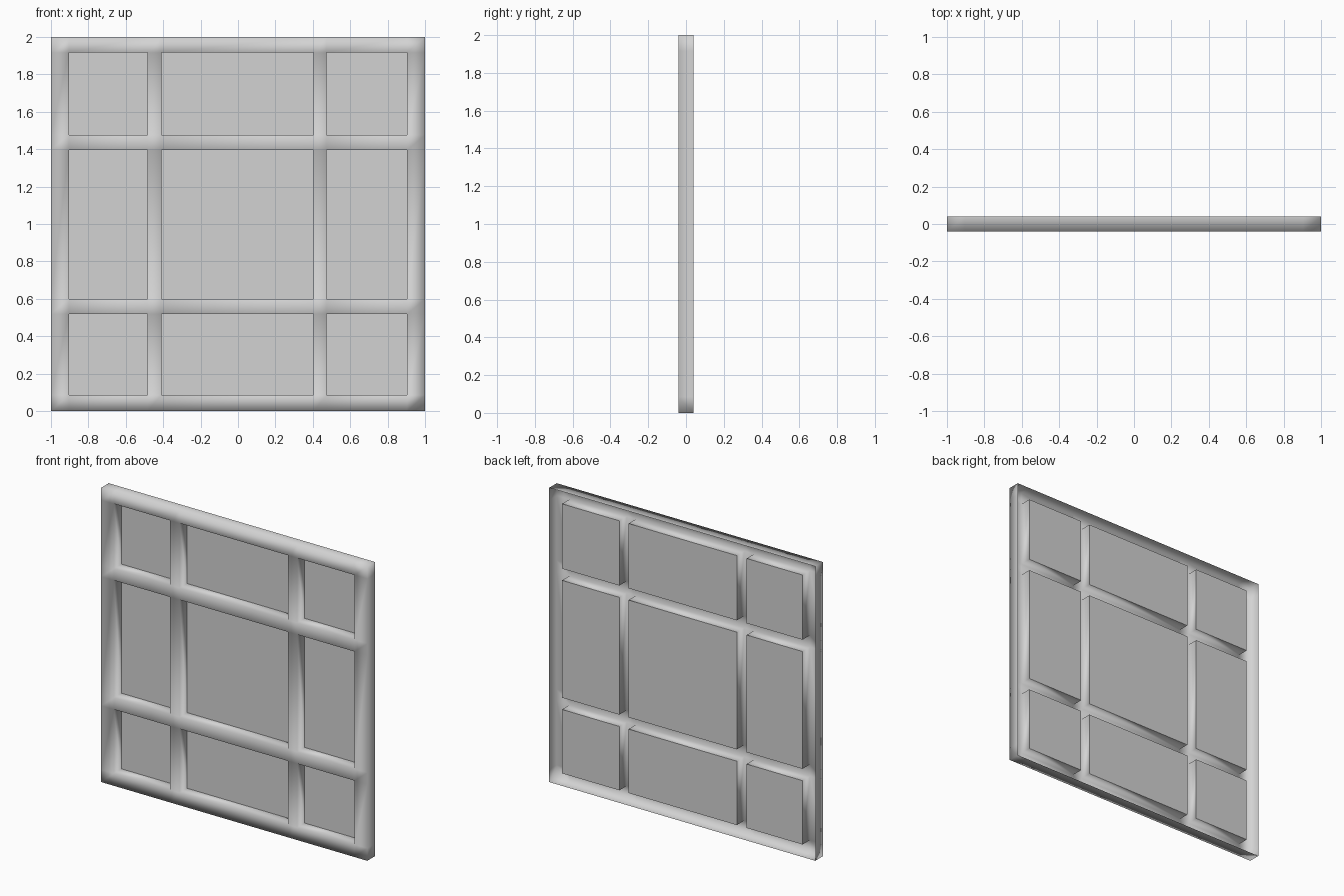
import bpy
import bmesh

cube = bpy.data.objects.get("Cube")
if cube:
    bpy.data.objects.remove(cube, do_unlink=True)

FRONT, BACK = -0.04, 0.04
# Grid lines: bars and panes alternate along both axes
XS = [-1, -0.904, -0.484, -0.41, 0.404, 0.473, 0.904, 1]
ZS = [0, 0.085, 0.519, 0.599, 1.396, 1.476, 1.916, 2]

grey = bpy.data.materials.new("light_grey")
grey.use_nodes = True
colour = (0.65, 0.65, 0.65, 1)
grey.diffuse_color = colour
for node in grey.node_tree.nodes:
    if node.type == "BSDF_PRINCIPLED":
        node.inputs["Base Color"].default_value = colour


def finish(name, bm, smooth):
    mesh = bpy.data.meshes.new(name)
    for face in bm.faces:
        face.smooth = smooth
    bm.to_mesh(mesh)
    bm.free()
    mesh.materials.append(grey)
    obj = bpy.data.objects.new(name, mesh)
    bpy.context.collection.objects.link(obj)
    return obj


def is_pane(i, k):
    return i % 2 == 1 and k % 2 == 1


# Frame: a lattice of bars on the front plane
bm = bmesh.new()
grid = [[bm.verts.new((x, FRONT, z)) for z in ZS] for x in XS]
for i in range(len(XS) - 1):
    for k in range(len(ZS) - 1):
        if not is_pane(i, k):
            bm.faces.new((grid[i][k], grid[i + 1][k],
                          grid[i + 1][k + 1], grid[i][k + 1]))

# Rim and recess walls: every open edge of the lattice drawn backwards
open_edges = [e for e in bm.edges if e.is_boundary]
walls = bmesh.ops.extrude_edge_only(bm, edges=open_edges)
for item in walls["geom"]:
    if isinstance(item, bmesh.types.BMVert):
        item.co.y = BACK
finish("frame", bm, True)

# Panes: flat plates closing the recesses at the back
columns = ["right", "middle", "left"]
rows = ["lower", "centre", "upper"]
for c, column in enumerate(columns):
    for r, row in enumerate(rows):
        i, k = 2 * c + 1, 2 * r + 1
        bm = bmesh.new()
        corners = [(XS[i], ZS[k]), (XS[i + 1], ZS[k]),
                   (XS[i + 1], ZS[k + 1]), (XS[i], ZS[k + 1])]
        bm.faces.new([bm.verts.new((x, BACK, z)) for x, z in corners])
        finish(f"{row}_{column}_pane", bm, False)
